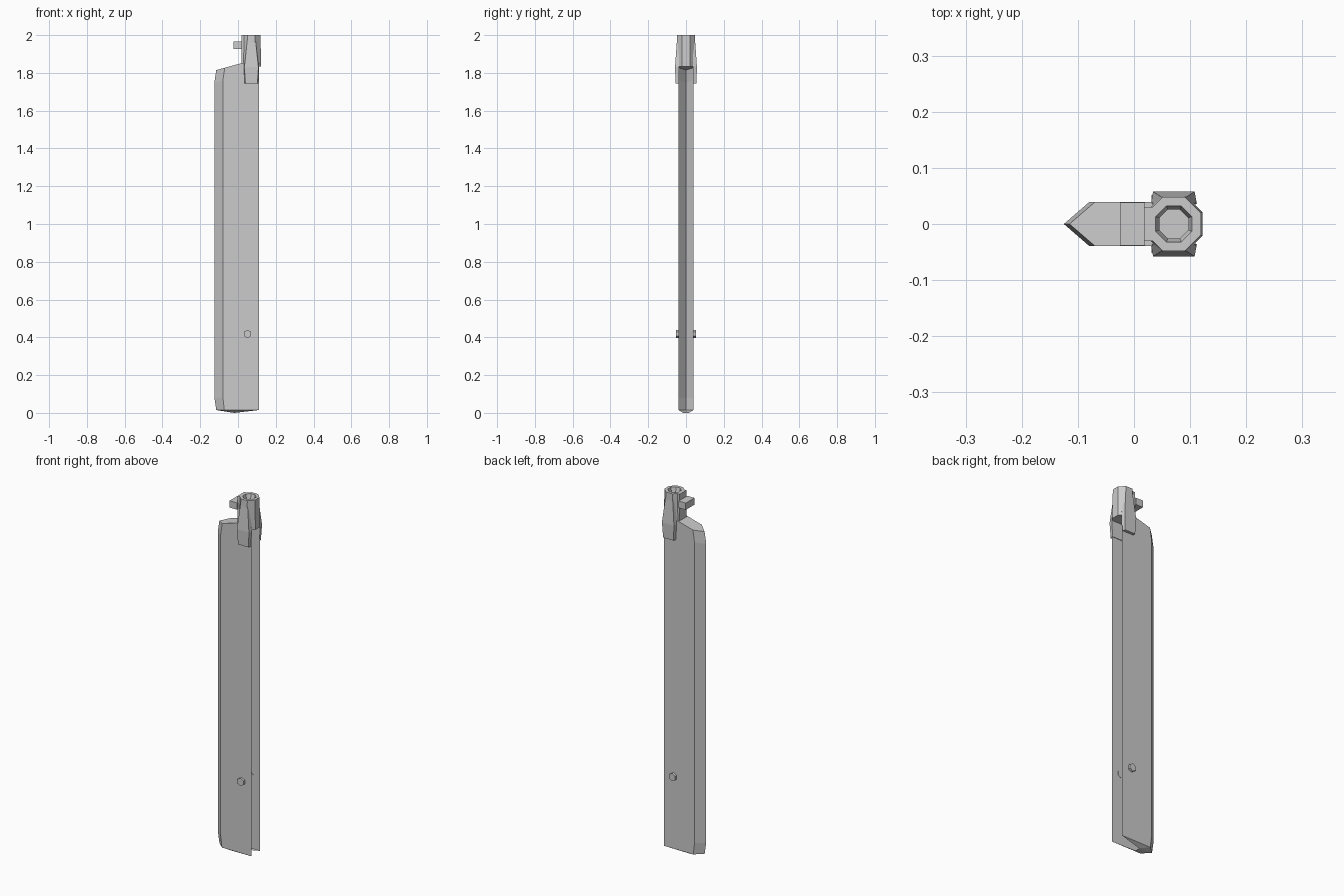
import bpy, bmesh, math

if "Cube" in bpy.data.objects:
    bpy.data.objects.remove(bpy.data.objects["Cube"])


def make(name, verts, faces, fix_normals=True):
    mesh = bpy.data.meshes.new(name)
    mesh.from_pydata(verts, [], faces)
    bm = bmesh.new()
    bm.from_mesh(mesh)
    bmesh.ops.remove_doubles(bm, verts=bm.verts, dist=1e-5)
    if fix_normals:
        bmesh.ops.recalc_face_normals(bm, faces=bm.faces)
    bm.to_mesh(mesh)
    bm.free()
    ob = bpy.data.objects.new(name, mesh)
    bpy.context.collection.objects.link(ob)
    return ob


def loft(name, rings, caps=True):
    """Skin a stack of closed rings with equal point counts."""
    n = len(rings[0])
    verts = [p for r in rings for p in r]
    faces = [(k * n + i, k * n + (i + 1) % n, (k + 1) * n + (i + 1) % n, (k + 1) * n + i)
             for k in range(len(rings) - 1) for i in range(n)]
    if caps:
        faces += [tuple(range(n))[::-1], tuple(range((len(rings) - 1) * n, len(rings) * n))]
    return make(name, verts, faces)


def box(name, x0, x1, y0, y1, z0, z1):
    return loft(name, [[(x0, y0, z), (x1, y0, z), (x1, y1, z), (x0, y1, z)] for z in (z0, z1)])


# Long thin-walled shell: pointed on -x, open channel on +x
def row(tip, edge, mid, rear):
    half = [rear, mid, edge]
    return ([(x, 0.039, z) for x, z in half] + [(tip[0], 0, tip[1])]
            + [(x, -0.039, z) for x, z in reversed(half)])


rows = [row((-0.115, 0.015), (-0.072, 0.015), (0.02, 0.015), (0.11, 0.015)),
        row((-0.125, 0.08), (-0.08, 0.08), (0.02, 0.08), (0.11, 0.08)),
        row((-0.125, 1.75), (-0.08, 1.76), (0.02, 1.76), (0.11, 1.76)),
        row((-0.115, 1.815), (-0.07, 1.827), (0.02, 1.852), (0.11, 1.852))]
verts = [p for r in rows for p in r]
faces = [(k * 7 + i, k * 7 + i + 1, k * 7 + i + 8, k * 7 + i + 7)
         for k in range(3) for i in range(6)]
# top lid, then shallow bottom flaps folding towards the middle
faces += [(23, 24, 25), (22, 23, 25, 26), (21, 22, 26, 27)]
verts += [(-0.02, 0.015, 0), (-0.02, -0.015, 0)]
faces += [(i, i + 1, 28) for i in range(3)] + [(i, i + 1, 29) for i in range(3, 6)]
faces.append((3, 29, 28))
make("long_shell", verts, faces)


# Octagonal socket with a chamfered hole
def ring(r, z, n=8):
    return [(0.071 + r * math.cos(2 * math.pi * (i + 0.5) / n),
             r * math.sin(2 * math.pi * (i + 0.5) / n), z) for i in range(n)]


loft("socket", [ring(0.055, 1.835), ring(0.055, 1.86), ring(0.052, 2.0), ring(0.035, 2.0),
                ring(0.028, 1.975), ring(0.028, 1.88)])

# Tapered cheek plates on both faces of the socket
for side, label in ((-1, "front"), (1, "back")):
    levels = [(0.035, 0.107, 0.055, 1.745), (0.03, 0.112, 0.058, 1.83),
              (0.048, 0.094, 0.046, 2.0)]
    rings = [[(x0, side * 0.036, z), (x1, side * 0.036, z),
              (x1 - 0.004, side * y, z), (x0 + 0.004, side * y, z)] for x0, x1, y, z in levels]
    loft(label + "_cheek", rings)

# Back plate and cross lug on the socket
box("socket_plate", 0.018, 0.035, -0.03, 0.03, 1.84, 2.0)
box("cross_lug", -0.025, 0.02, -0.038, 0.038, 1.927, 1.965)

# Small hexagonal pins through both walls
for side, label in ((-1, "front"), (1, "back")):
    loft(label + "_pin", [[(0.05 + 0.022 * math.sin(math.pi / 3 * i), side * y,
                            0.418 + 0.022 * math.cos(math.pi / 3 * i)) for i in range(6)]
                          for y in (0.037, 0.052)])
